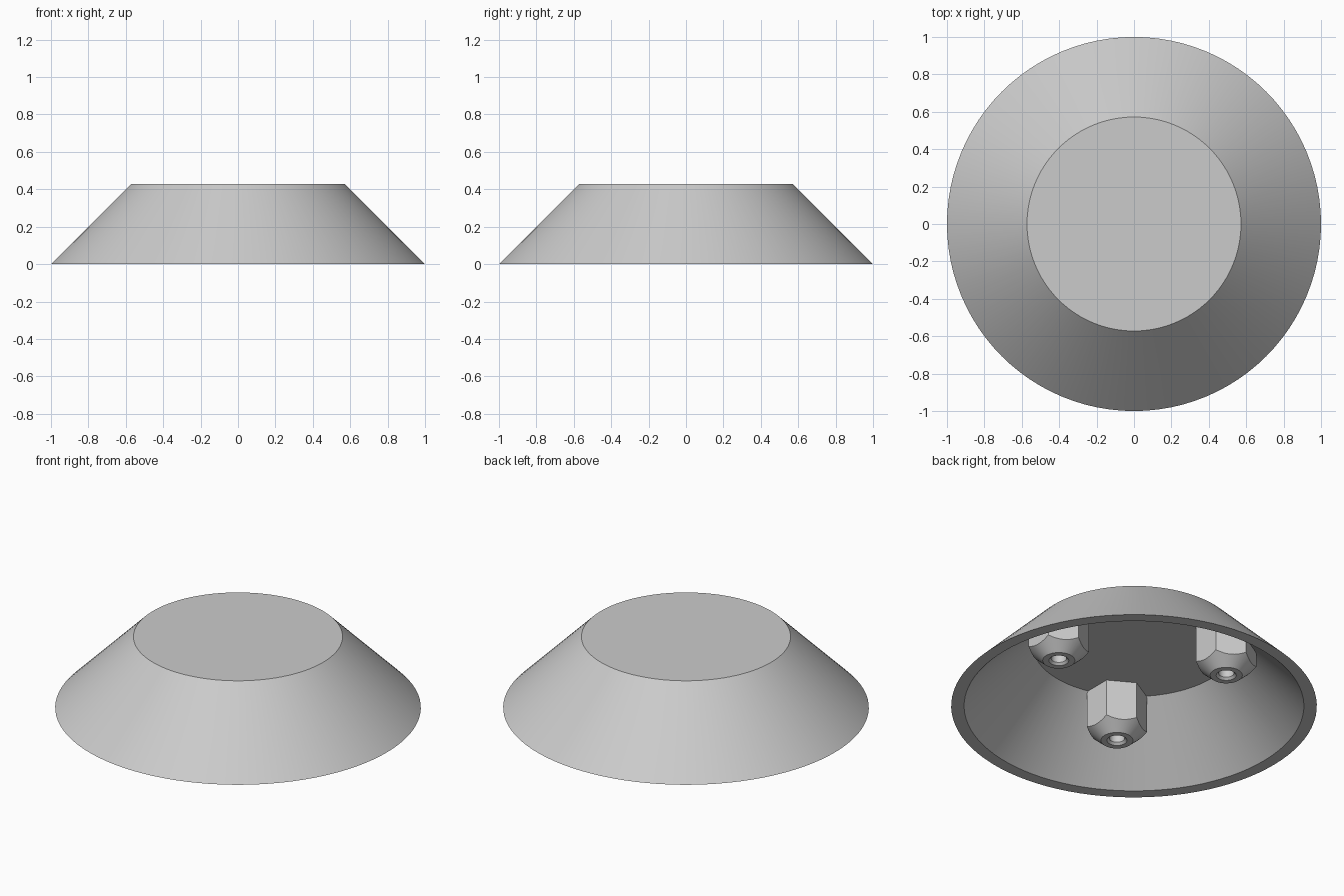
import bpy, bmesh
from math import cos, sin, pi, radians
from mathutils import Vector

if "Cube" in bpy.data.objects:
    bpy.data.objects.remove(bpy.data.objects["Cube"])

# Single grey material
grey = bpy.data.materials.new("light_grey")
grey.use_nodes = True
colour = (0.6, 0.6, 0.6, 1)
grey.diffuse_color = colour
grey.node_tree.nodes["Principled BSDF"].inputs["Base Color"].default_value = colour


def lathe(bm, rings, steps):
    """Skin a list of functions angle -> (radius, z), capping both ends."""
    angles = [2 * pi * i / steps for i in range(steps)]
    loops = []
    for ring in rings:
        points = [(ring(a), a) for a in angles]
        loops.append([bm.verts.new((r * cos(a), r * sin(a), z)) for (r, z), a in points])
    for low, high in zip(loops, loops[1:]):
        for i in range(steps):
            j = (i + 1) % steps
            bm.faces.new((low[i], low[j], high[j], high[i]))
    bm.faces.new(loops[0])
    bm.faces.new(loops[-1])


def circle(r, z):
    return lambda a: (r, z)


def finish(bm, name):
    bmesh.ops.recalc_face_normals(bm, faces=bm.faces)
    mesh = bpy.data.meshes.new(name)
    bm.to_mesh(mesh)
    bm.free()
    mesh.materials.append(grey)
    obj = bpy.data.objects.new(name, mesh)
    bpy.context.collection.objects.link(obj)
    bpy.ops.object.select_all(action="DESELECT")
    obj.select_set(True)
    bpy.context.view_layer.objects.active = obj
    bpy.ops.object.shade_smooth_by_angle(angle=radians(30))
    return obj


# Hollow conical shell, open underneath
height, wall = 0.428, 0.05
rim = 1 - wall * 2 ** 0.5
ceiling = height - wall
bm = bmesh.new()
lathe(bm, [circle(1 - height, height), circle(1, 0), circle(rim, 0),
           circle(rim - ceiling, ceiling)], 96)
finish(bm, "conical_shell")

# Hexagonal foot with a chamfered tip and a countersunk blind hole
tip, flat, apothem, reach = 0.0875, 0.088, 0.145, 0.537


def hex_radius(a):
    return apothem / cos((a + pi / 6) % (pi / 3) - pi / 6)


def chamfer(a):
    r = hex_radius(a)
    return r, tip + (r - flat) * 0.9


bm = bmesh.new()
lathe(bm, [lambda a: (hex_radius(a), 0.5), chamfer, circle(flat, tip),
           circle(0.055, tip), circle(0.042, tip + 0.013), circle(0.042, 0.28)], 48)
bmesh.ops.translate(bm, vec=(reach, 0, 0), verts=bm.verts)

# Trim the foot so that its top ends inside the shell wall
for point, normal in ((Vector((0, 0, 0.40)), Vector((0, 0, 1))),
                      (Vector((0.96, 0, 0)), Vector((1, 0, 1)))):
    bmesh.ops.bisect_plane(bm, geom=bm.verts[:] + bm.edges[:] + bm.faces[:],
                           plane_co=point, plane_no=normal.normalized(), clear_outer=True)
    bmesh.ops.holes_fill(bm, edges=[e for e in bm.edges if e.is_boundary], sides=0)
foot = finish(bm, "hex_foot_1")

# Repeat it around the axis
for i in (1, 2):
    copy = bpy.data.objects.new(f"hex_foot_{i + 1}", foot.data)
    copy.rotation_euler.z = i * 2 * pi / 3
    bpy.context.collection.objects.link(copy)
